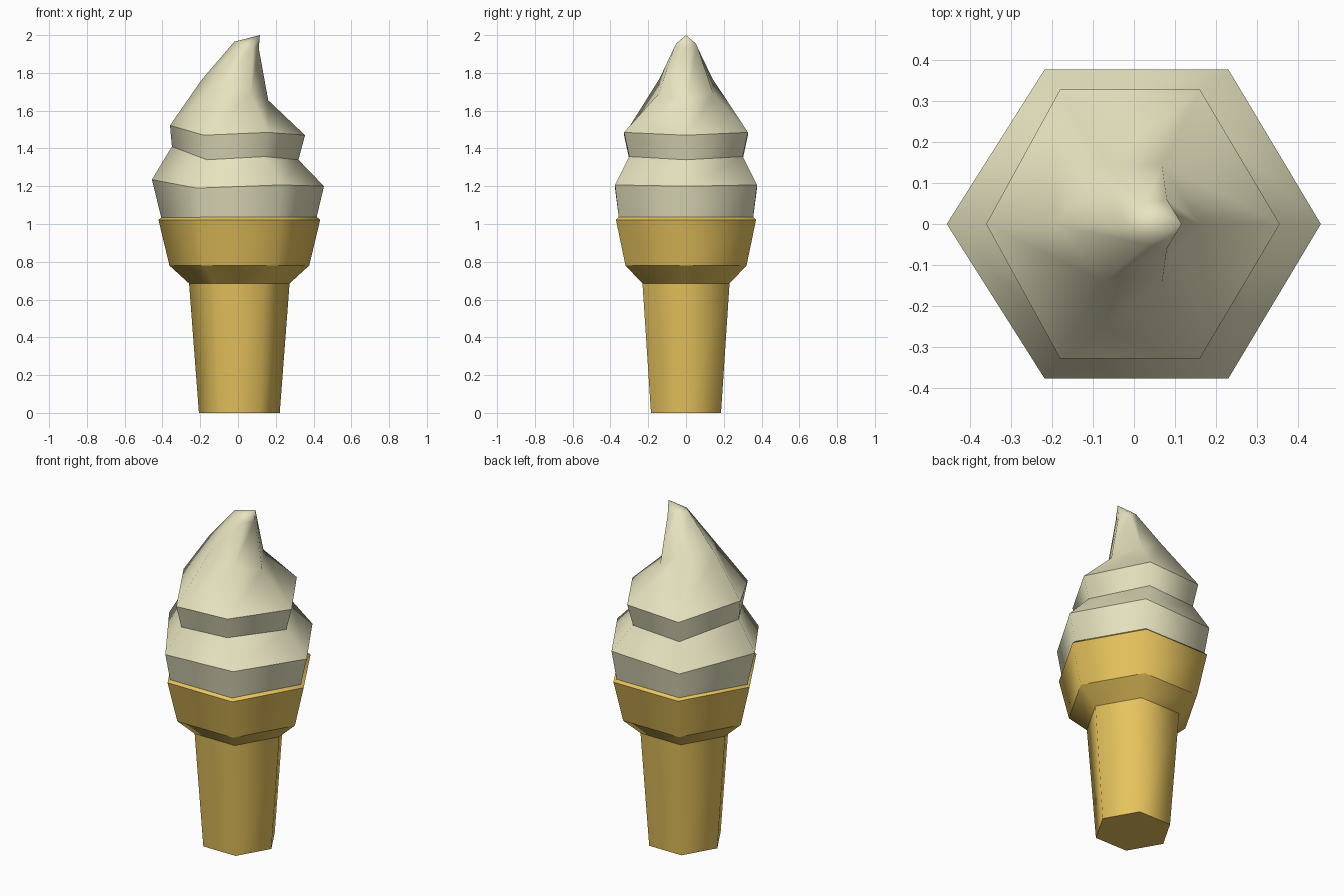
import bpy, bmesh, math

if "Cube" in bpy.data.objects:
    bpy.data.objects.remove(bpy.data.objects["Cube"])


def material(name, rgb):
    m = bpy.data.materials.new(name)
    m.diffuse_color = (*rgb, 1)
    m.use_nodes = True
    m.node_tree.nodes["Principled BSDF"].inputs["Base Color"].default_value = m.diffuse_color
    return m


def hex_ring(cx, z, r):
    return [(cx + r * math.cos(i * math.pi / 3), r * math.sin(i * math.pi / 3), z)
            for i in range(6)]


def mirrored_ring(right, front_right, front_left, left):
    # six points from four, mirrored across y = 0; inputs are (x, y, z)
    (rx, rz), (a, b, c), (d, e, f), (lx, lz) = right, front_right, front_left, left
    return [(rx, 0, rz), (a, b, c), (d, e, f), (lx, 0, lz), (d, -e, f), (a, -b, c)]


def loft(name, rings, sharp, mat, apex=None):
    # skin between hexagonal rings, with crisp edges round the listed rings
    bm = bmesh.new()
    loops = [[bm.verts.new(p) for p in ring] for ring in rings]
    for lo, hi in zip(loops, loops[1:]):
        for i in range(6):
            j = (i + 1) % 6
            bm.faces.new((lo[i], lo[j], hi[j], hi[i]))
    bm.faces.new(loops[0][::-1])
    if apex:
        tip = bm.verts.new(apex)
        for i in range(6):
            bm.faces.new((loops[-1][i], loops[-1][(i + 1) % 6], tip))
    else:
        bm.faces.new(loops[-1])
    bmesh.ops.recalc_face_normals(bm, faces=bm.faces)
    for f in bm.faces:
        f.smooth = True
    for k in sharp:
        for i in range(6):
            bm.edges.get((loops[k][i], loops[k][(i + 1) % 6])).smooth = False
    me = bpy.data.meshes.new(name)
    bm.to_mesh(me)
    bm.free()
    me.materials.append(mat)
    ob = bpy.data.objects.new(name, me)
    bpy.context.collection.objects.link(ob)
    return ob


wafer = material("golden wafer", (0.80, 0.55, 0.11))
cream = material("vanilla cream", (0.82, 0.79, 0.54))

# Wafer cone: stem, flared cup and thin rim
profile = [(0, 0.214), (0.685, 0.266), (0.78, 0.37), (1.022, 0.428), (1.037, 0.41)]
loft("wafer_cone", [hex_ring(0.007, z, r) for z, r in profile],
     range(5), wafer)

# Soft ice cream: two tilted layers and a bent peak
rings = [
    hex_ring(0.005, 1.03, 0.41),
    mirrored_ring((0.455, 1.2), (0.23, 0.376, 1.207), (-0.218, 0.376, 1.19), (-0.456, 1.235)),
    mirrored_ring((0.32, 1.34), (0.14, 0.30, 1.357), (-0.165, 0.30, 1.34), (-0.35, 1.41)),
    mirrored_ring((0.355, 1.47), (0.16, 0.328, 1.485), (-0.18, 0.328, 1.47), (-0.36, 1.522)),
    mirrored_ring((0.16, 1.655), (0.068, 0.145, 1.69), (-0.075, 0.14, 1.77), (-0.195, 1.76)),
    mirrored_ring((0.11, 1.93), (0.08, 0.06, 1.94), (0.03, 0.05, 1.957), (-0.02, 1.965)),
]
loft("ice_cream", rings, range(4), cream, apex=(0.116, 0, 2.0))
